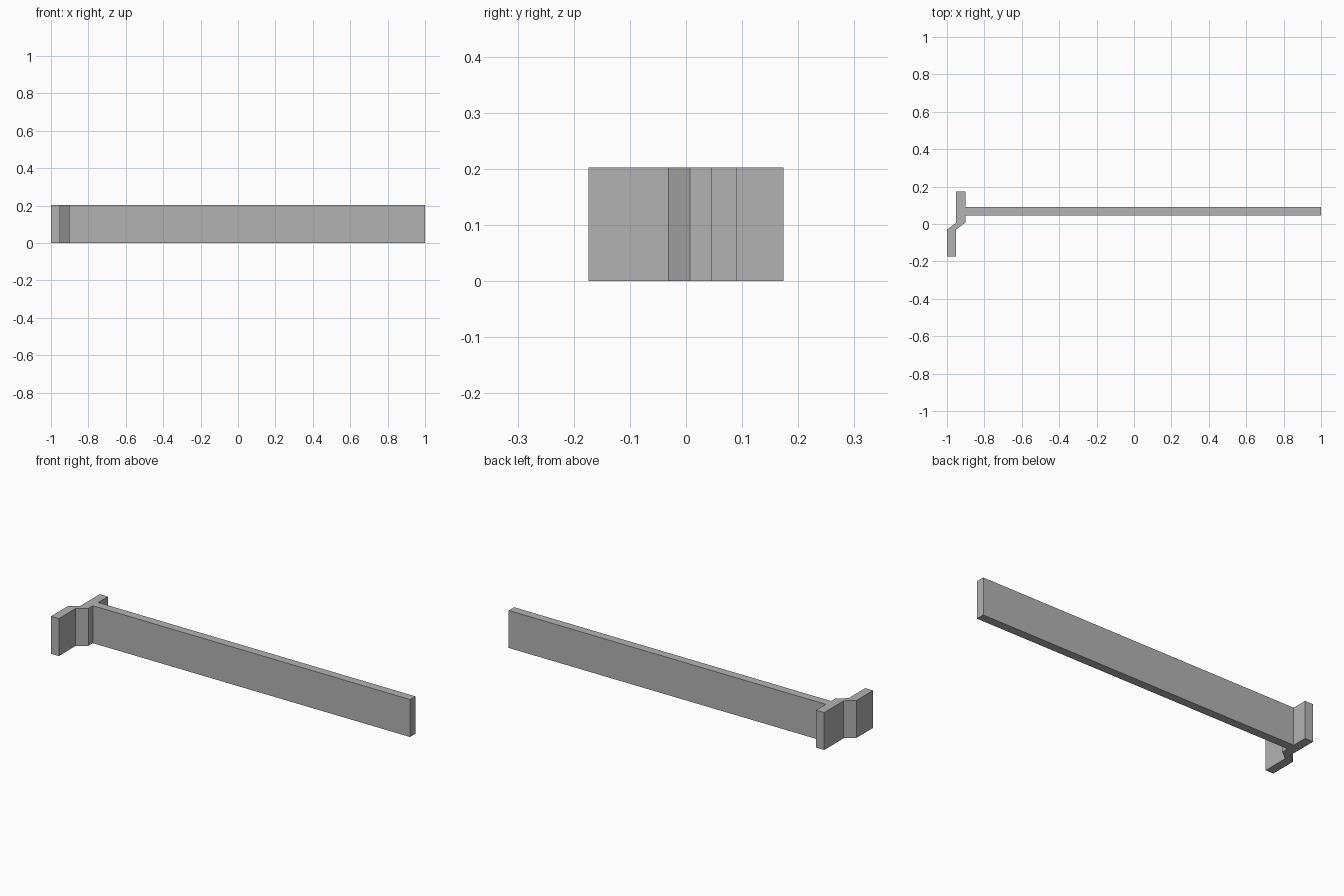
import bpy
import bmesh

if "Cube" in bpy.data.objects:
    bpy.data.objects.remove(bpy.data.objects["Cube"])

HEIGHT = 0.203

grey = bpy.data.materials.new("plain_grey")
grey.diffuse_color = (0.45, 0.45, 0.45, 1)
grey.use_nodes = True
grey.node_tree.nodes["Principled BSDF"].inputs["Base Color"].default_value = grey.diffuse_color

# Plan outline: long blade joined to a stepped crossbar
outline = [
    (-1.0, -0.174), (-0.953, -0.174), (-0.953, -0.031),   # offset foot
    (-0.902, 0.007), (-0.902, 0.045),                     # slanted step
    (1.0, 0.045), (1.0, 0.091), (-0.902, 0.091),          # long blade
    (-0.902, 0.174), (-0.951, 0.174),                     # upper bar
    (-0.951, 0.007), (-1.0, -0.031),
]

# Extrude the outline straight up
bm = bmesh.new()
base = bm.faces.new([bm.verts.new((x, y, 0)) for x, y in outline])
result = bmesh.ops.extrude_face_region(bm, geom=[base], use_keep_orig=True)
top_verts = [v for v in result["geom"] if isinstance(v, bmesh.types.BMVert)]
bmesh.ops.translate(bm, verts=top_verts, vec=(0, 0, HEIGHT))
bmesh.ops.recalc_face_normals(bm, faces=bm.faces)

mesh = bpy.data.meshes.new("stepped_bracket")
bm.to_mesh(mesh)
bm.free()
mesh.materials.append(grey)
bracket = bpy.data.objects.new("stepped_bracket", mesh)
bpy.context.collection.objects.link(bracket)
